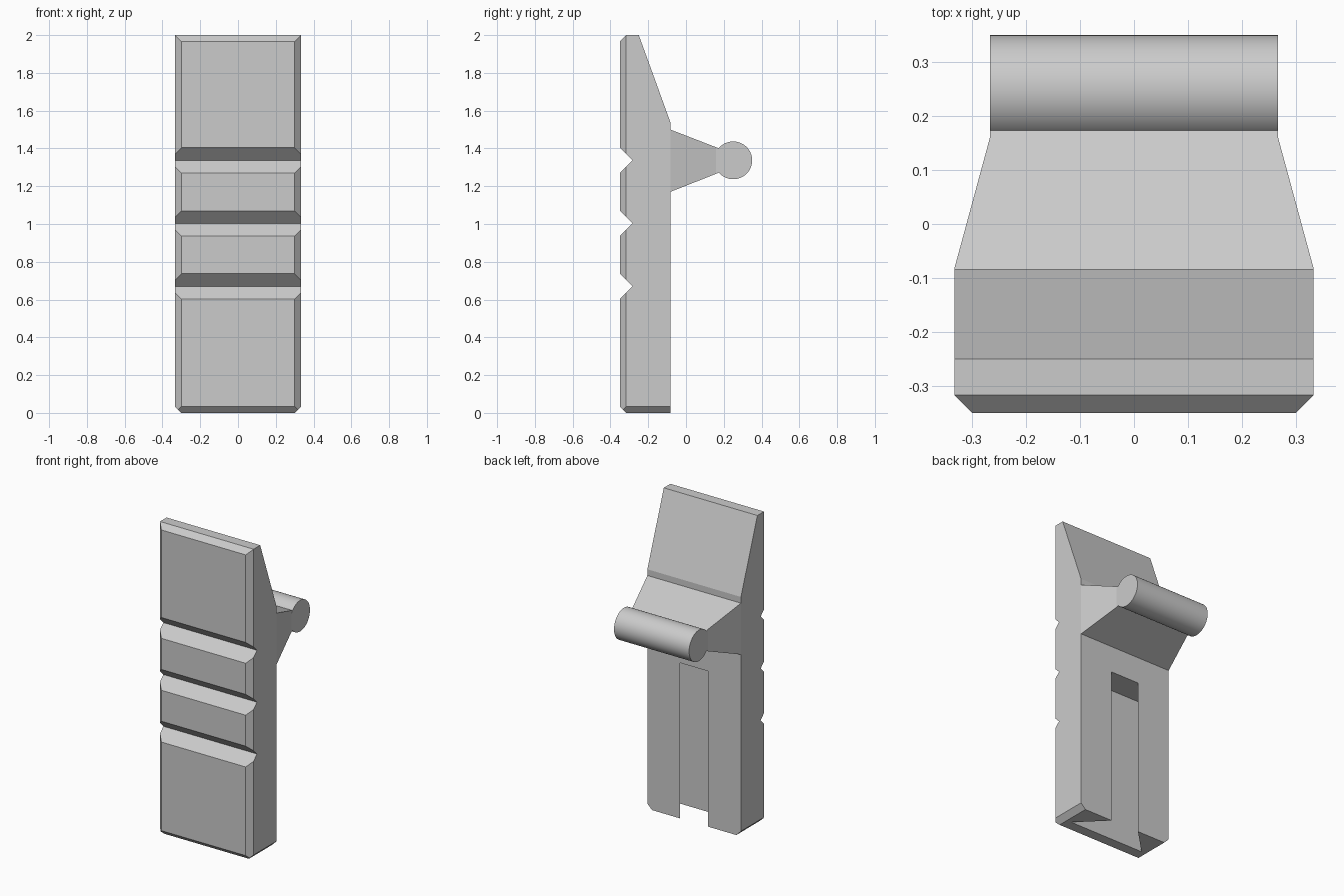
import bpy, bmesh
from mathutils import Vector

if "Cube" in bpy.data.objects:
    bpy.data.objects.remove(bpy.data.objects["Cube"], do_unlink=True)

HALF = 0.333      # half width of the body
BACK = -0.083     # back face of the body
CH = 0.033        # chamfer size

grey = bpy.data.materials.new("plain_grey")
grey.use_nodes = True
grey.diffuse_color = (0.6, 0.6, 0.6, 1)
grey.node_tree.nodes["Principled BSDF"].inputs["Base Color"].default_value = (0.6, 0.6, 0.6, 1)


def make_object(name, bm):
    bmesh.ops.recalc_face_normals(bm, faces=bm.faces)
    mesh = bpy.data.meshes.new(name)
    bm.to_mesh(mesh)
    bm.free()
    mesh.materials.append(grey)
    obj = bpy.data.objects.new(name, mesh)
    bpy.context.collection.objects.link(obj)
    return obj


def loft(sections):
    """Skin a list of equal-length point rings and cap both ends."""
    bm = bmesh.new()
    rings = [[bm.verts.new(p) for p in ring] for ring in sections]
    for a, b in zip(rings, rings[1:]):
        for i in range(len(a)):
            j = (i + 1) % len(a)
            bm.faces.new((a[i], a[j], b[j], b[i]))
    bm.faces.new(rings[0])
    bm.faces.new(rings[-1])
    return bm


def side_prism(profile, half):
    return loft([[(x, y, z) for y, z in profile] for x in (-half, half)])


def slice_off(bm, point, normal):
    geom = bm.verts[:] + bm.edges[:] + bm.faces[:]
    cut = bmesh.ops.bisect_plane(bm, geom=geom, plane_co=Vector(point),
                                 plane_no=Vector(normal), clear_outer=True)
    edges = [e for e in cut["geom_cut"] if isinstance(e, bmesh.types.BMEdge)]
    bmesh.ops.contextual_create(bm, geom=edges)


# Body: side profile with chamfered front and lower side edges
front = -0.35
profile = [(front, CH), (front + CH, 0), (BACK, 0), (BACK, 1.54),
           (-0.25, 2), (front + CH, 2), (front, 2 - CH)]
bm = side_prism(profile, HALF)
for s in (-1, 1):
    slice_off(bm, (s * HALF, front + CH, 1), (s, -1, 0))
    slice_off(bm, (s * HALF, 0, CH), (s, 0, -1))
body = make_object("body", bm)

# Cutters: three V grooves in front, dovetail slot in the back
cutters = []
for i, z in enumerate((0.67, 1.003, 1.337)):
    v = [(front + 0.067, z), (front - 0.02, z - 0.087), (front - 0.02, z + 0.087)]
    cutters.append(make_object(f"groove_cutter_{i}", side_prism(v, 0.5)))
dovetail = [(-0.08, BACK + 0.02), (0.08, BACK + 0.02), (0.267, BACK - 0.167), (-0.267, BACK - 0.167)]
cutters.append(make_object("slot_cutter", loft(
    [[(x, y, z) for x, y in dovetail] for z in (-0.1, 1.0)])))

bpy.context.view_layer.objects.active = body
for cutter in cutters:
    mod = body.modifiers.new("cut", "BOOLEAN")
    mod.operation = "DIFFERENCE"
    mod.solver = "EXACT"
    mod.object = cutter
    bpy.ops.object.modifier_apply(modifier=mod.name)
    bpy.data.objects.remove(cutter, do_unlink=True)

# Arm tapering back to the pin
rings = [(BACK - 0.005, HALF - 0.001, 1.17, 1.502), (BACK, HALF, 1.17, 1.5),
         (0.16, 0.267, 1.266, 1.406), (0.19, 0.266, 1.278, 1.394)]
make_object("arm", loft([[(-w, y, lo), (w, y, lo), (w, y, hi), (-w, y, hi)]
                         for y, w, lo, hi in rings]))

# Round cross pin
bpy.ops.mesh.primitive_cylinder_add(vertices=64, radius=0.1, depth=0.534,
                                    location=(0, 0.25, 1.337), rotation=(0, 1.5708, 0))
pin = bpy.context.object
pin.name = "cross_pin"
pin.data.materials.append(grey)
bpy.ops.object.shade_smooth_by_angle()
